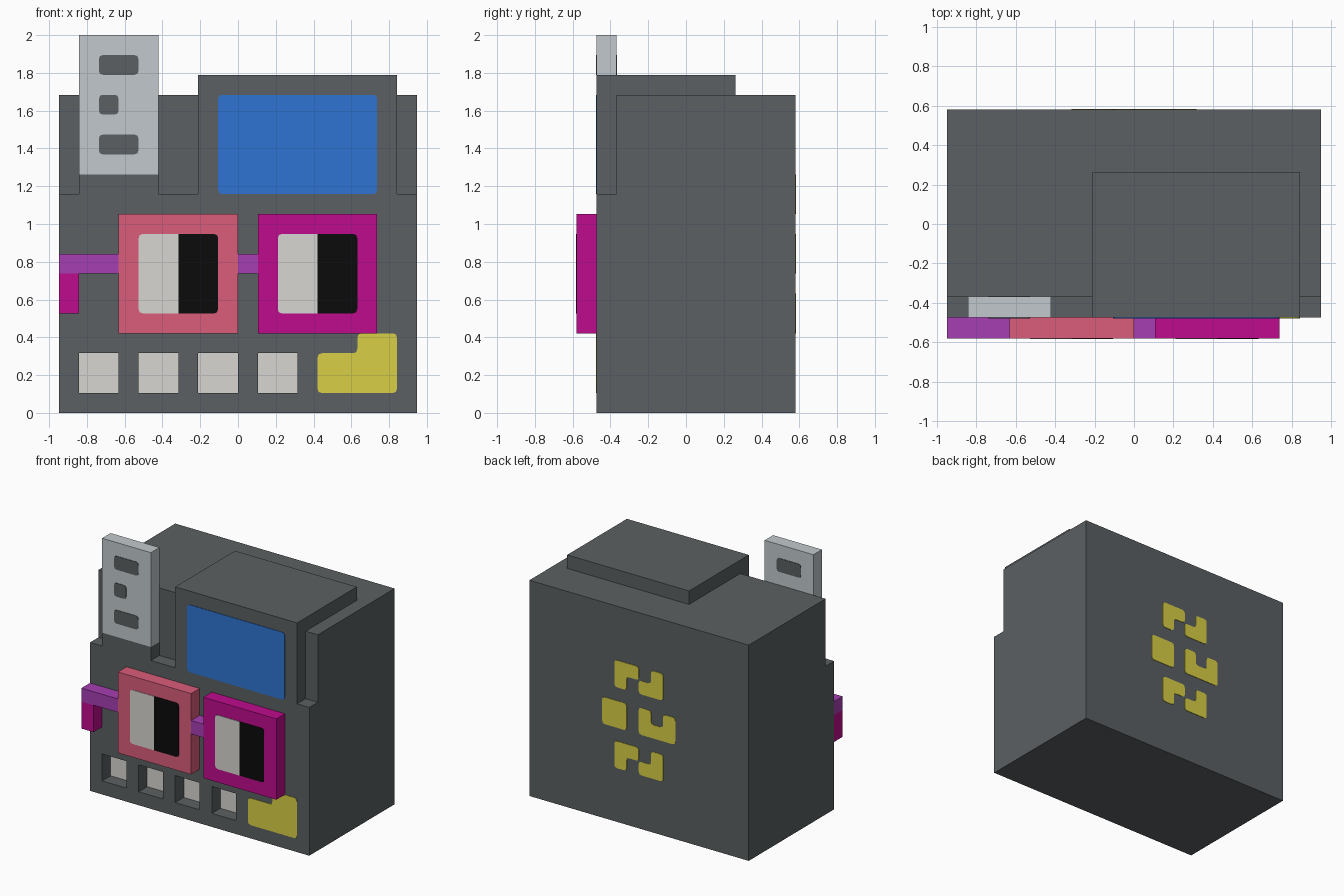
import bpy, bmesh
from mathutils import Vector

if "Cube" in bpy.data.objects:
    bpy.data.objects.remove(bpy.data.objects["Cube"])

U = 2 / 19          # one block of the grid the model is built on
Y0 = -5.5           # front-most block layer


def colour(name, hexa):
    def lin(c):
        c /= 255
        return c / 12.92 if c <= 0.04045 else ((c + 0.055) / 1.055) ** 2.4
    m = bpy.data.materials.new(name)
    m.diffuse_color = [lin(int(hexa[i:i + 2], 16)) for i in (0, 2, 4)] + [1]
    m.use_nodes = True
    m.node_tree.nodes["Principled BSDF"].inputs["Base Color"].default_value = m.diffuse_color
    return m


GREY = colour("dark_grey", "5b6062")
SILVER = colour("light_grey", "c2c9cd")
BLUE = colour("screen_blue", "2f74d3")
MAGENTA = colour("magenta", "bf0b8d")
PINK = colour("rose_pink", "db5d7b")
PURPLE = colour("purple", "a63eb2")
WHITE = colour("off_white", "d8d6d2")
BLACK = colour("black", "0b0b0b")
YELLOW = colour("yellow", "d9d046")


def finish(bm, name, *mats):
    bmesh.ops.recalc_face_normals(bm, faces=bm.faces)
    me = bpy.data.meshes.new(name)
    bm.to_mesh(me)
    bm.free()
    for m in mats:
        me.materials.append(m)
    ob = bpy.data.objects.new(name, me)
    bpy.context.collection.objects.link(ob)
    return ob


def box(name, x, y, z, mat):
    """Box from ranges in block units (y counted from the front)."""
    bm = bmesh.new()
    bmesh.ops.create_cube(bm, size=1)
    for v in bm.verts:
        v.co = Vector(((x[0] + x[1]) / 2 + v.co.x * (x[1] - x[0]),
                       Y0 + (y[0] + y[1]) / 2 + v.co.y * (y[1] - y[0]),
                       (z[0] + z[1]) / 2 + v.co.z * (z[1] - z[0]))) * U
    return finish(bm, name, mat)


def plate(name, pts, y, side, *mats, split=None, r=0.22):
    """Thin plate with rounded corners; side is -1 (front) or 1 (back)."""
    bm = bmesh.new()
    verts, n = [], len(pts)
    base = (Y0 + y) * U - side * 0.002
    for i, p in enumerate(pts):
        p = Vector(p)
        a = p + (Vector(pts[i - 1]) - p).normalized() * r
        b = p + (Vector(pts[(i + 1) % n]) - p).normalized() * r
        for q in (a, a * 0.25 + p * 0.5 + b * 0.25, b):
            verts.append(bm.verts.new((q.x * U, base, q.y * U)))
    face = bm.faces.new(verts)
    ext = bmesh.ops.extrude_face_region(bm, geom=[face])
    moved = [g for g in ext["geom"] if isinstance(g, bmesh.types.BMVert)]
    bmesh.ops.translate(bm, verts=moved, vec=(0, side * 0.006, 0))
    if split is not None:       # two-tone plate, divided at x = split
        bmesh.ops.bisect_plane(bm, geom=bm.verts[:] + bm.edges[:] + bm.faces[:],
                               plane_co=(split * U, 0, 0), plane_no=(1, 0, 0))
        for f in bm.faces:
            f.material_index = int(f.calc_center_median().x > split * U)
    return finish(bm, name, *mats)


def rect(x0, x1, z0, z1):
    return [(x0, z0), (x1, z0), (x1, z1), (x0, z1)]


def cells(x, y, z):
    return {(i, j, k) for i in range(*x) for j in range(*y) for k in range(*z)}


# --- casing: solid block, raised top, stepped front and button recesses
BUTTONS = (-8, -5, -2, 1)
solid = cells((-9, 9), (1, 11), (0, 16)) | cells((-2, 8), (1, 8), (16, 17))
for x, z in (((-9, -8), 11), ((-8, -4), 12), ((-4, -2), 11), ((8, 9), 11)):
    solid -= cells(x, (1, 2), (z, 16))
for x in BUTTONS:
    solid -= cells((x, x + 2), (1, 2), (1, 3))

bm = bmesh.new()
grid = {}
for c in solid:
    for axis in range(3):
        for s in (0, 1):
            nb = list(c)
            nb[axis] += 2 * s - 1
            if tuple(nb) in solid:
                continue
            u, w = [a for a in range(3) if a != axis]
            quad = []
            for du, dw in ((0, 0), (1, 0), (1, 1), (0, 1)):
                p = list(c)
                p[axis] += s
                p[u] += du
                p[w] += dw
                p = tuple(p)
                if p not in grid:
                    grid[p] = bm.verts.new((p[0] * U, (Y0 + p[1]) * U, p[2] * U))
                quad.append(grid[p])
            f = bm.faces.new(quad)
            # button faces sit at the back of the low recesses
            f.material_index = int(axis == 1 and s == 0 and c[1] == 2 and c[2] < 3)
bmesh.ops.recalc_face_normals(bm, faces=bm.faces)
bmesh.ops.dissolve_limit(bm, angle_limit=0.02, verts=bm.verts, edges=bm.edges,
                         delimit={'MATERIAL'})
finish(bm, "casing", GREY, WHITE)

# --- screen and corner label on the front
plate("screen", rect(-1, 7, 11, 16), 1, -1, BLUE)
plate("corner_label", [(4, 1), (8, 1), (8, 4), (6, 4), (6, 3), (4, 3)], 1, -1, YELLOW)

# --- paper ticket with printed marks on both sides
box("ticket", (-8, -4), (1, 2), (12, 19), SILVER)
for i, (x1, z) in enumerate(((-5, 17), (-6, 15), (-5, 13))):
    plate(f"ticket_mark_{i}", rect(-7, x1, z, z + 1), 1, -1, GREY)
plate("ticket_back_mark", rect(-7, -5, 17, 18), 2, 1, GREY)

# --- glasses: two square frames, bridge and side arm
for side, x, mat in (("left", -6, PINK), ("right", 1, MAGENTA)):
    box(f"{side}_frame", (x, x + 6), (0, 1), (4, 10), mat)
    plate(f"{side}_lens", rect(x + 1, x + 5, 5, 9), 0, -1, WHITE, BLACK, split=x + 3)
box("bridge", (0, 1), (0, 1), (7, 8), PURPLE)
box("side_arm", (-9, -6), (0, 1), (7, 8), PURPLE)
box("side_arm_tip", (-9, -8), (0, 1), (5, 7), MAGENTA)

# --- yellow pattern on the back
for row, z in (("upper", 10), ("lower", 4)):
    plate(f"back_{row}_hook_a", [(2, z), (1, z), (1, z + 1), (0, z + 1), (0, z + 2), (2, z + 2)],
          11, 1, YELLOW)
    plate(f"back_{row}_hook_b", [(0, z), (-2, z), (-2, z + 2), (-1, z + 2), (-1, z + 1), (0, z + 1)],
          11, 1, YELLOW)
plate("back_square", rect(1, 3, 7, 9), 11, 1, YELLOW)
plate("back_cup", [(0, 7), (-3, 7), (-3, 9), (-2, 9), (-2, 8), (-1, 8), (-1, 9), (0, 9)],
      11, 1, YELLOW)
